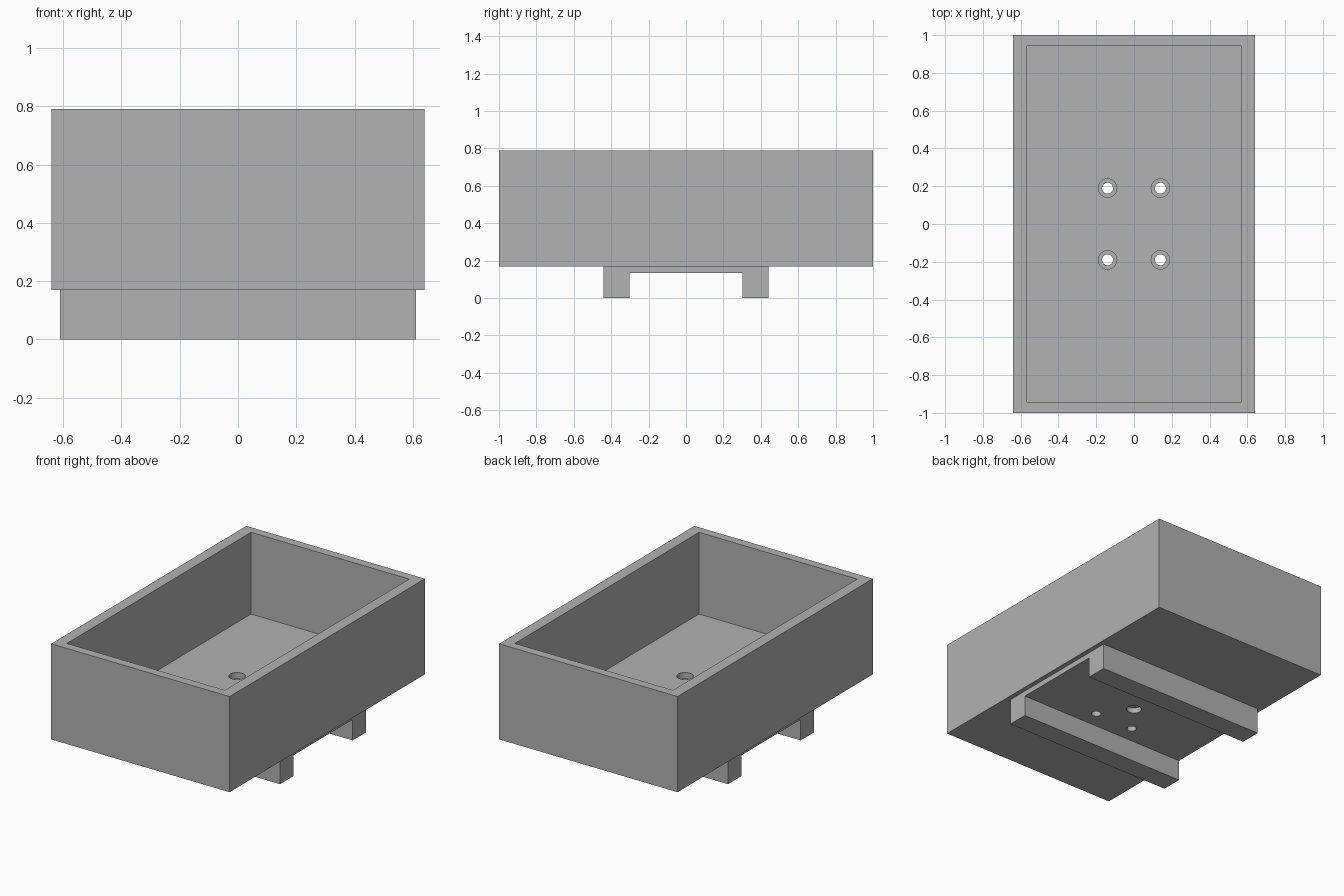
import bpy
import bmesh
from math import radians

cube = bpy.data.objects.get("Cube")
if cube:
    bpy.data.objects.remove(cube, do_unlink=True)

# Overall dimensions
HALF_X, HALF_Y = 0.64, 1.0
INNER_X, INNER_Y = 0.567, 0.943
BOTTOM, FLOOR, TOP = 0.17, 0.26, 0.79
BASE_X, BASE_Y, FOOT_Y, PLATE_Z = 0.61, 0.44, 0.303, 0.135
HOLE_X, HOLE_Y = 0.14, 0.19
BORE_Z = FLOOR - 0.04

grey = bpy.data.materials.new("plain grey")
grey.use_nodes = True
grey.diffuse_color = (0.445, 0.445, 0.445, 1)
grey.node_tree.nodes["Principled BSDF"].inputs["Base Color"].default_value = grey.diffuse_color


def make_object(name, bm):
    bmesh.ops.recalc_face_normals(bm, faces=bm.faces)
    mesh = bpy.data.meshes.new(name)
    bm.to_mesh(mesh)
    bm.free()
    mesh.materials.append(grey)
    obj = bpy.data.objects.new(name, mesh)
    bpy.context.collection.objects.link(obj)
    return obj


def extrude_profile(name, points, offset):
    bm = bmesh.new()
    face = bm.faces.new([bm.verts.new(p) for p in points])
    result = bmesh.ops.extrude_face_region(bm, geom=[face])
    verts = [v for v in result["geom"] if isinstance(v, bmesh.types.BMVert)]
    bmesh.ops.translate(bm, verts=verts, vec=offset)
    return make_object(name, bm)


def box(name, half_x, half_y, low, high):
    corners = [(-half_x, -half_y, low), (half_x, -half_y, low),
               (half_x, half_y, low), (-half_x, half_y, low)]
    return extrude_profile(name, corners, (0, 0, high - low))


def cylinder(name, x, y, radius, low, high):
    bm = bmesh.ops and bmesh.new()
    bmesh.ops.create_cone(bm, cap_ends=True, segments=32, radius1=radius,
                          radius2=radius, depth=high - low)
    bmesh.ops.translate(bm, verts=bm.verts, vec=(x, y, (low + high) / 2))
    return make_object(name, bm)


def cut(target, cutter):
    mod = target.modifiers.new("cut", 'BOOLEAN')
    mod.operation = 'DIFFERENCE'
    mod.solver = 'EXACT'
    mod.object = cutter
    bpy.context.view_layer.objects.active = target
    bpy.ops.object.modifier_apply(modifier=mod.name)


# Open tray
tray = box("tray", HALF_X, HALF_Y, BOTTOM, TOP)
cavity = box("cavity_cutter", INNER_X, INNER_Y, FLOOR, TOP + 0.1)
cut(tray, cavity)
cutters = [cavity]

# Channel-shaped base with two feet running across the width
profile = [(-BASE_Y, 0), (-FOOT_Y, 0), (-FOOT_Y, PLATE_Z), (FOOT_Y, PLATE_Z),
           (FOOT_Y, 0), (BASE_Y, 0), (BASE_Y, BOTTOM), (-BASE_Y, BOTTOM)]
base = extrude_profile("channel_base", [(-BASE_X, y, z) for y, z in profile],
                       (2 * BASE_X, 0, 0))

# Four counterbored screw holes
for x in (-HOLE_X, HOLE_X):
    for y in (-HOLE_Y, HOLE_Y):
        bore = cylinder("counterbore_cutter", x, y, 0.049, BORE_Z, FLOOR + 0.1)
        shaft = cylinder("shaft_cutter", x, y, 0.029, 0.05, FLOOR + 0.1)
        cut(tray, bore)
        cut(tray, shaft)
        cut(base, shaft)
        cutters += [bore, shaft]

# Central blind recess under the base
recess = cylinder("recess_cutter", 0, 0, 0.045, 0.05, BOTTOM + 0.1)
cut(base, recess)
cutters.append(recess)

for cutter in cutters:
    bpy.data.objects.remove(cutter, do_unlink=True)

# Smooth hole walls, crisp edges elsewhere
for obj in (tray, base):
    bpy.ops.object.select_all(action='DESELECT')
    obj.select_set(True)
    bpy.context.view_layer.objects.active = obj
    bpy.ops.object.shade_smooth_by_angle(angle=radians(30))
